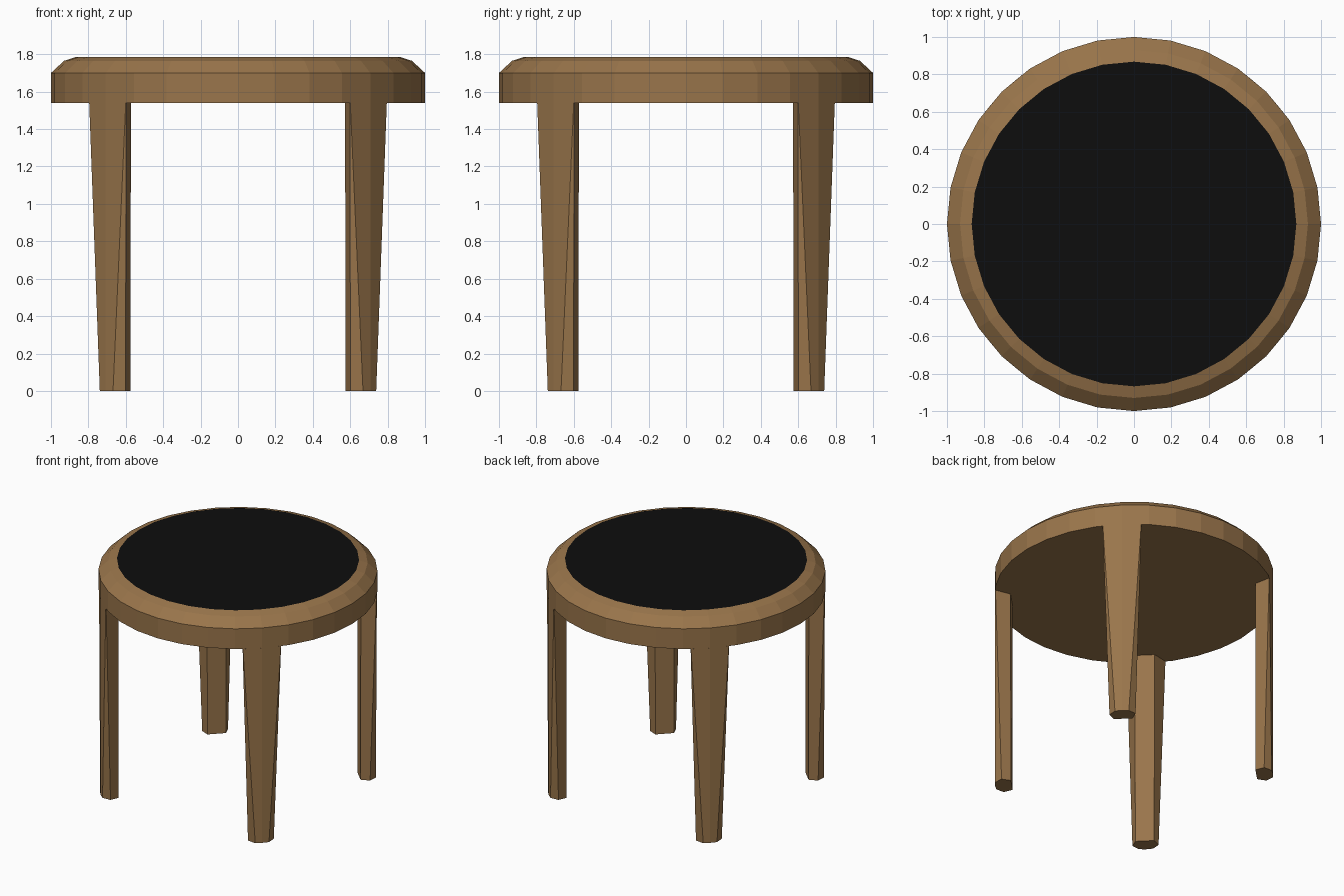
import bpy, bmesh, math
from mathutils import Matrix, Vector

if "Cube" in bpy.data.objects:
    bpy.data.objects.remove(bpy.data.objects["Cube"])

SEGMENTS = 32


def material(name, color):
    m = bpy.data.materials.new(name)
    m.diffuse_color = (*color, 1)
    m.use_nodes = True
    m.node_tree.nodes["Principled BSDF"].inputs["Base Color"].default_value = m.diffuse_color
    return m


wood = material("brown wood", (0.32, 0.178, 0.07))
black = material("black top", (0.004, 0.004, 0.004))


def finish(name, bm, mats):
    bmesh.ops.recalc_face_normals(bm, faces=bm.faces[:])
    mesh = bpy.data.meshes.new(name)
    bm.to_mesh(mesh)
    bm.free()
    for m in mats:
        mesh.materials.append(m)
    obj = bpy.data.objects.new(name, mesh)
    bpy.context.collection.objects.link(obj)
    return obj


def loft(bm, rings):
    """Bridge closed point rings and cap both ends; returns the last cap."""
    loops = [[bm.verts.new(p) for p in ring] for ring in rings]
    n = len(loops[0])
    for a, b in zip(loops, loops[1:]):
        for i in range(n):
            j = (i + 1) % n
            bm.faces.new((a[i], a[j], b[j], b[i]))
    bm.faces.new(loops[0][::-1])
    return bm.faces.new(loops[-1])


def circle(r, z):
    return [(r * math.cos(2 * math.pi * i / SEGMENTS),
             r * math.sin(2 * math.pi * i / SEGMENTS), z) for i in range(SEGMENTS)]


# Round seat with a rounded upper rim and a black top face
bm = bmesh.new()
top = loft(bm, [circle(r, z) for r, z in
                ((1.0, 1.54), (1.0, 1.70), (0.93, 1.765), (0.868, 1.785))])
top.material_index = 1
finish("seat", bm, [wood, black])


# Tapered legs flush with the rim: half cross-section as (radius, sideways)
def section(half, z):
    pts = half + [(r, -t) for r, t in reversed(half) if t > 0]
    return [Vector((r, t, z)) for r, t in pts]


FOOT = [(1.0, 0.0), (0.995, 0.05), (0.945, 0.094), (0.88, 0.067)]
HEAD = [(1.0, 0.0), (0.987, 0.138), (0.985, 0.140), (0.882, 0.072)]

for i, name in enumerate(("back_right_leg", "back_left_leg",
                          "front_left_leg", "front_right_leg")):
    turn = Matrix.Rotation(math.radians(45 + 90 * i), 3, 'Z')
    bm = bmesh.new()
    loft(bm, [[turn @ p for p in section(FOOT, 0)],
              [turn @ p for p in section(HEAD, 1.54)]])
    finish(name, bm, [wood])
